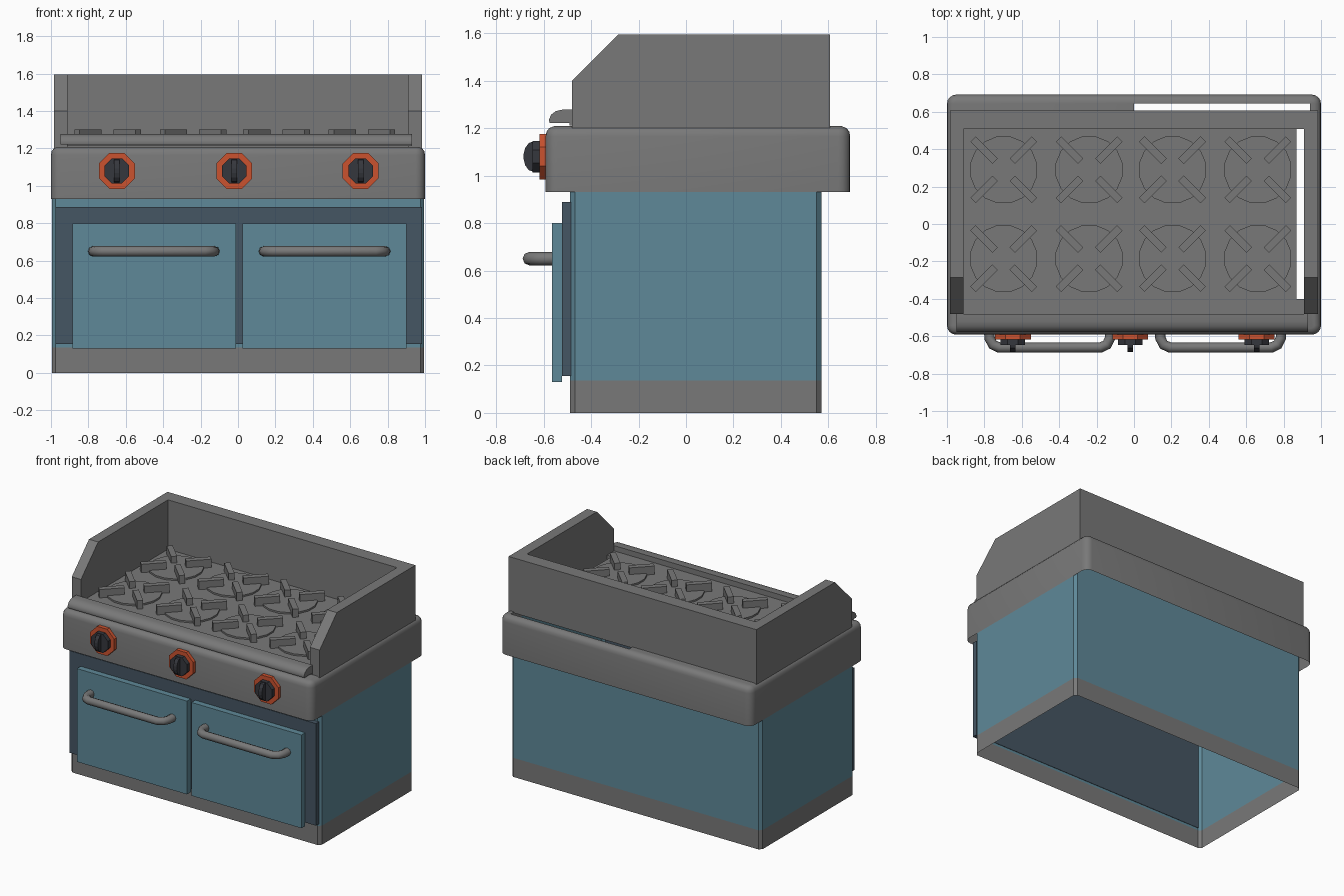
import bpy, bmesh, math
from mathutils import Vector, Matrix

if "Cube" in bpy.data.objects:
    bpy.data.objects.remove(bpy.data.objects["Cube"])


def mat(name, rgb):
    m = bpy.data.materials.new(name)
    m.diffuse_color = (*rgb, 1)
    m.use_nodes = True
    m.node_tree.nodes["Principled BSDF"].inputs["Base Color"].default_value = m.diffuse_color
    return m


STEEL = mat("steel grey", (0.19, 0.19, 0.19))
TEAL = mat("teal enamel", (0.114, 0.25, 0.315))
SLATE = mat("dark slate", (0.06, 0.092, 0.125))
ORANGE = mat("orange", (0.60, 0.085, 0.028))
BLACK = mat("knob black", (0.036, 0.038, 0.047))


def finish(name, bm, mats, smooth=False):
    bmesh.ops.recalc_face_normals(bm, faces=bm.faces)
    me = bpy.data.meshes.new(name)
    bm.to_mesh(me)
    bm.free()
    ob = bpy.data.objects.new(name, me)
    bpy.context.collection.objects.link(ob)
    for m in mats:
        me.materials.append(m)
    if smooth:
        bpy.ops.object.select_all(action='DESELECT')
        ob.select_set(True)
        bpy.context.view_layer.objects.active = ob
        bpy.ops.object.shade_smooth_by_angle(angle=math.radians(40))
    return ob


def add_prism(bm, pts, axis, lo, hi):
    """Extrude a 2D outline along an axis (0=x: pts are y,z; 1=y: x,z; 2=z: x,y)."""
    def place(p, t):
        c = list(p)
        c.insert(axis, t)
        return bm.verts.new(c)
    a = [place(p, lo) for p in pts]
    b = [place(p, hi) for p in pts]
    bm.faces.new(a)
    bm.faces.new(b)
    n = len(pts)
    for i in range(n):
        bm.faces.new((a[i], a[(i + 1) % n], b[(i + 1) % n], b[i]))
    return a + b


def prism(name, pts, axis, lo, hi, m, smooth=False):
    bm = bmesh.new()
    add_prism(bm, pts, axis, lo, hi)
    return finish(name, bm, [m], smooth)


def rect(x0, x1, y0, y1):
    return [(x0, y0), (x1, y0), (x1, y1), (x0, y1)]


def box(name, x, y, z, m):
    return prism(name, rect(*x, *y), 2, z[0], z[1], m)


def ngon(cx, cy, r, n, phase=0.5):
    return [(cx + r * math.cos(2 * math.pi * (i + phase) / n),
             cy + r * math.sin(2 * math.pi * (i + phase) / n)) for i in range(n)]


def shell(bm, x0, x1, y0, y1, r, seg, levels):
    """Stack of rounded rectangles (inset, z) bridged into open walls; returns last loop."""
    prev = None
    for inset, z in levels:
        rr = r - inset if r > inset else 0.005
        loop = []
        for k, (cx, cy) in enumerate([(x1, y1), (x0, y1), (x0, y0), (x1, y0)]):
            ox = cx + (-r if cx == x1 else r)
            oy = cy + (-r if cy == y1 else r)
            for s in range(seg + 1):
                a = math.pi / 2 * (k + s / seg)
                loop.append(bm.verts.new((ox + rr * math.cos(a), oy + rr * math.sin(a), z)))
        if prev:
            n = len(loop)
            for i in range(n):
                bm.faces.new((prev[i], prev[(i + 1) % n], loop[(i + 1) % n], loop[i]))
        prev = loop
    return prev


# Cabinet: open-bottomed walls with a grey plinth band
bm = bmesh.new()
shell(bm, -0.995, 0.995, -0.488, 0.57, 0.02, 1, [(0, 0), (0, 0.137), (0, 1.1)])
for f in bm.faces:
    f.material_index = 1 if f.calc_center_median().z > 0.137 else 0
finish("cabinet", bm, [STEEL, TEAL])

# Control housing: hollow rounded slab, top open on the right half
bm = bmesh.new()
top = shell(bm, -1, 1, -0.592, 0.692, 0.05, 4,
            [(0, 0.93), (0, 1.165), (0.004, 1.185), (0.015, 1.20), (0.035, 1.208)])
cap = bm.faces.new(top)
faces = [cap]
for co, no in [((0, 0, 0), (1, 0, 0)), ((0.94, 0, 0), (1, 0, 0)),
               ((0, -0.4, 0), (0, 1, 0)), ((0, 0.645, 0), (0, 1, 0))]:
    edges = {e for f in faces for e in f.edges}
    verts = {v for f in faces for v in f.verts}
    bmesh.ops.bisect_plane(bm, geom=list(verts) + list(edges) + faces, plane_co=co, plane_no=no)
    faces = [f for f in bm.faces if all(v.co.z > 1.2079 for v in f.verts)]
gone = [f for f in faces if 0 < f.calc_center_median().x < 0.94
        and -0.4 < f.calc_center_median().y < 0.645]
bmesh.ops.delete(bm, geom=gone, context='FACES')
finish("control_housing", bm, [STEEL], True)

# Oven surround and doors
box("oven_surround", (-0.975, 0.985), (-0.522, -0.485), (0.155, 0.888), SLATE)
for side, x0, x1 in (("left", -0.885, -0.01), ("right", 0.025, 0.90)):
    box(side + "_door", (x0, x1), (-0.565, -0.522), (0.13, 0.80), TEAL)

# Door handles: bent tubes
for side, cx in (("left", -0.45), ("right", 0.463)):
    cu = bpy.data.curves.new(side + "_handle", 'CURVE')
    cu.dimensions = '3D'
    cu.bevel_depth = 0.028
    cu.bevel_resolution = 2
    cu.use_fill_caps = True
    path = [(-0.325, -0.555), (-0.322, -0.61), (-0.305, -0.645), (-0.27, -0.661)]
    path += [(-x, y) for x, y in reversed(path)]
    sp = cu.splines.new('POLY')
    sp.points.add(len(path) - 1)
    for p, (x, y) in zip(sp.points, path):
        p.co = (cx + x, y, 0.65, 1)
    ob = bpy.data.objects.new(side + "_handle", cu)
    bpy.context.collection.objects.link(ob)
    cu.materials.append(STEEL)
    bpy.ops.object.select_all(action='DESELECT')
    ob.select_set(True)
    bpy.context.view_layer.objects.active = ob
    bpy.ops.object.convert(target='MESH')
    bpy.ops.object.shade_smooth_by_angle(angle=math.radians(50))

# Knobs: orange bezel, dark dial, rounded grip
for i, x in enumerate((-0.648, -0.02, 0.656)):
    z = 1.08
    prism(f"knob_bezel_{i}", ngon(x, z, 0.104, 8), 1, -0.617, -0.585, ORANGE)
    prism(f"knob_dial_{i}", ngon(x, z, 0.072, 8), 1, -0.647, -0.61, BLACK)
    grip = [(-0.64, z - 0.064), (-0.662, z - 0.058), (-0.678, z - 0.036), (-0.684, z - 0.012),
            (-0.684, z + 0.012), (-0.678, z + 0.036), (-0.662, z + 0.058), (-0.64, z + 0.064)]
    prism(f"knob_grip_{i}", grip, 0, x - 0.014, x + 0.014, BLACK)

# Cooktop plate and raised front lip
prism("cooktop", [(-0.915, -0.49), (0.93, -0.49), (0.93, -0.40), (0.87, -0.40),
                  (0.87, 0.51), (-0.915, 0.51)], 2, 1.212, 1.24, STEEL)
prism("front_lip", [(-0.575, 1.222), (-0.578, 1.235), (-0.568, 1.257), (-0.548, 1.272),
                    (-0.52, 1.278), (-0.48, 1.278), (-0.48, 1.222)],
      0, -0.95, 0.93, STEEL, True)

# Burners: low disc with four diagonal grate bars
for i, cx in enumerate((-0.697, -0.24, 0.206, 0.662)):
    for j, cy in enumerate((-0.185, 0.29)):
        bm = bmesh.new()
        add_prism(bm, ngon(cx, cy, 0.182, 16), 2, 1.235, 1.252)
        for k in range(4):
            vs = add_prism(bm, rect(0.065, 0.232, -0.02, 0.02), 2, 1.235, 1.30)
            bmesh.ops.transform(bm, verts=vs, matrix=Matrix.Translation((cx, cy, 0))
                                @ Matrix.Rotation(math.pi / 4 + k * math.pi / 2, 4, 'Z'))
        finish(f"burner_{i}_{j}", bm, [STEEL])

# Splash guard: back wall and two side wings with sloped fronts
box("guard_back", (-0.985, 0.985), (0.508, 0.607), (1.2, 1.595), STEEL)
wing = [(-0.48, 1.2), (0.508, 1.2), (0.508, 1.595), (-0.285, 1.595), (-0.48, 1.4)]
prism("guard_left", wing, 0, -0.985, -0.912, STEEL)
prism("guard_right", wing, 0, 0.908, 0.985, STEEL)
